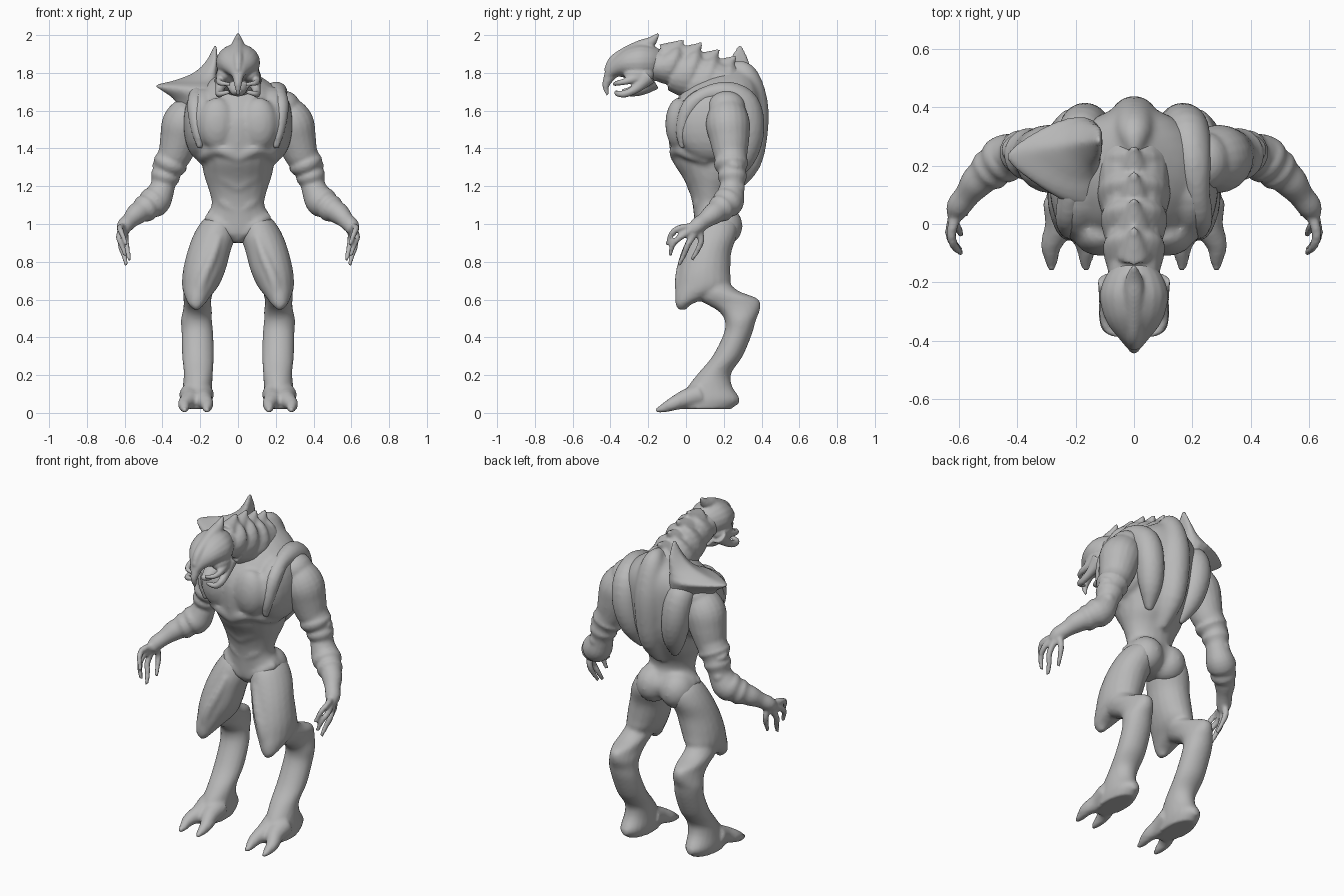
import bpy, bmesh, math
from mathutils import Vector

skin = bpy.data.materials.new("grey_skin")
skin.diffuse_color = (0.48, 0.48, 0.48, 1)
SEG = 20


def spline(rows, n=4):
    """Smoothly interpolate rows of numbers."""
    out = []
    for i in range(len(rows) - 1):
        a, b = rows[max(i - 1, 0)], rows[i]
        c, d = rows[i + 1], rows[min(i + 2, len(rows) - 1)]
        for k in range(n):
            t = k / n
            out.append([0.5 * (2*q + (r-p)*t + (2*p-5*q+4*r-s)*t*t + (3*q-p-3*r+s)*t**3)
                        for p, q, r, s in zip(a, b, c, d)])
    out.append(list(rows[-1]))
    return out


def skin_rings(bm, rings):
    """Closed surface through rings of points."""
    vs = [[bm.verts.new(p) for p in ring] for ring in rings]
    n = len(vs[0])
    for a, b in zip(vs, vs[1:]):
        for i in range(n):
            j = (i + 1) % n
            bm.faces.new((a[i], a[j], b[j], b[i]))
    bm.faces.new(vs[0][::-1])
    bm.faces.new(vs[-1])


def circle():
    return [(math.cos(2*math.pi*i/SEG), math.sin(2*math.pi*i/SEG)) for i in range(SEG)]


def stack(bm, rows, side=1, pinch=0):
    """Horizontal sections: z, centre x, half width, front y, back y; pinch makes a teardrop."""
    rings = []
    for z, cx, rx, yf, yb in spline(rows):
        rx, ry = max(rx, .003), max((yb - yf) / 2, .003)
        ring = []
        for c, s in circle():
            k = 1 - pinch * (c + 1) / 2
            if pinch and c < 0 and abs(s) > .01:
                k *= abs(s) ** -.4
            ring.append((side * (cx + rx*c), (yf + yb)/2 + ry*s*k, z))
        rings.append(ring)
    skin_rings(bm, rings)


def along(bm, rows, lean=0):
    """Sections along y: y, bottom z, top z, half width."""
    rings = []
    for y, zb, zt, rx in spline(rows):
        rz = max((zt - zb) / 2, .003)
        rings.append([(max(rx, .003)*c, y + lean*s, (zb+zt)/2 + rz*s) for c, s in circle()])
    skin_rings(bm, rings)


def tube(bm, rows, side=1, flat=1, ref=(1, 0, 0)):
    """Tapered tube: x, y, z, radius; flat scales the radius along ref."""
    pts = spline(rows)
    ps = [Vector((side*p[0], p[1], p[2])) for p in pts]
    rings = []
    for i, p in enumerate(ps):
        t = (ps[min(i+1, len(ps)-1)] - ps[max(i-1, 0)]).normalized()
        v = t.cross(Vector(ref)).normalized()
        u = v.cross(t)
        r = max(pts[i][3], .003)
        rings.append([p + u*(r*flat*c) + v*(r*s) for c, s in circle()])
    skin_rings(bm, rings)


def ball(bm, c, r, side=1):
    rings = []
    for k in range(1, 12):
        a = math.pi * k / 12
        rings.append([(side*(c[0] + r[0]*math.sin(a)*x), c[1] + r[1]*math.sin(a)*y,
                       c[2] + r[2]*math.cos(a)) for x, y in circle()])
    skin_rings(bm, rings)


def finish(bm, name, voxel=.013, smooth=2):
    """Fuse the overlapping masses of a part into one soft skin."""
    bmesh.ops.recalc_face_normals(bm, faces=bm.faces)
    me = bpy.data.meshes.new(name)
    bm.to_mesh(me)
    bm.free()
    me.materials.append(skin)
    for p in me.polygons:
        p.use_smooth = True
    ob = bpy.data.objects.new(name, me)
    bpy.context.collection.objects.link(ob)
    m = ob.modifiers.new("fuse", 'REMESH')
    m.mode, m.voxel_size, m.use_smooth_shade = 'VOXEL', voxel, True
    m = ob.modifiers.new("soften", 'SMOOTH')
    m.factor, m.iterations = .5, smooth


Z = (0, 0, 1)

# torso with chest, ribs, abdomen, buttocks and back
bm = bmesh.new()
stack(bm, [(.90, 0, .03, .08, .18), (.95, 0, .12, .05, .26), (1.02, 0, .178, .043, .275),
           (1.1, 0, .14, .035, .23), (1.18, 0, .155, .015, .25), (1.25, 0, .178, -.02, .31),
           (1.33, 0, .195, -.07, .36), (1.42, 0, .215, -.09, .39), (1.55, 0, .25, -.095, .4),
           (1.66, 0, .245, -.05, .4), (1.74, 0, .18, .02, .38), (1.81, 0, .07, .12, .33),
           (1.84, 0, .02, .2, .28)])
tube(bm, [(0, .24, 1.84, .02), (0, .31, 1.8, .06), (0, .35, 1.66, .08),
          (0, .355, 1.5, .08), (0, .33, 1.32, .065), (0, .24, 1.18, .03)])
for s in (1, -1):
    ball(bm, (.11, -.035, 1.53), (.1, .075, .14), s)
    ball(bm, (.19, .14, 1.53), (.1, .2, .2), s)
    ball(bm, (.08, .19, .99), (.1, .11, .11), s)
    tube(bm, [(0, -.05, 1.35, .03), (.06, -.055, 1.385, .035), (.12, -.03, 1.395, .036),
              (.17, .03, 1.37, .036), (.185, .12, 1.34, .03)], s, 1, Z)
    tube(bm, [(0, .03, 1.19, .024), (.06, .03, 1.235, .03), (.12, .06, 1.27, .03),
              (.155, .14, 1.28, .03)], s, 1, Z)
    tube(bm, [(0, .06, 1.05, .018), (.07, .065, 1.11, .025), (.12, .12, 1.15, .025)], s, 1, Z)
    tube(bm, [(.02, .07, .94, .02), (.1, .075, 1.0, .03), (.16, .13, 1.04, .028)], s, 1, Z)
finish(bm, "torso", .013, 5)

# curved shoulder shells wrapping from chest over to the back
for s, n in ((1, "left"), (-1, "right")):
    bm = bmesh.new()
    tube(bm, [(.2, -.02, 1.4, .015), (.215, -.02, 1.5, .035), (.225, .02, 1.62, .045),
              (.215, .11, 1.685, .045), (.2, .22, 1.69, .065), (.18, .31, 1.63, .08),
              (.165, .335, 1.5, .08), (.14, .31, 1.36, .065), (.11, .26, 1.24, .02)], s, 1)
    ball(bm, (.18, .2, 1.55), (.085, .18, .17), s)
    finish(bm, n + "_shoulder_shell", .012, 3)

# flaring spiked plate on one shoulder
bm = bmesh.new()
stack(bm, [(1.58, .2, .09, .0, .39), (1.66, .22, .12, .0, .4), (1.71, .255, .155, .02, .41),
           (1.735, .27, .165, .06, .41), (1.76, .225, .115, .12, .39), (1.8, .175, .063, .17, .37),
           (1.86, .14, .032, .21, .35), (1.945, .12, .007, .27, .3)], -1, .7)
finish(bm, "spiked_shoulder_plate", .01, 2)

# arms and hands
for s, n in ((1, "left"), (-1, "right")):
    bm = bmesh.new()
    tube(bm, [(.2, .2, 1.63, .06), (.245, .215, 1.59, .1), (.285, .222, 1.53, .117),
              (.308, .23, 1.45, .106), (.33, .235, 1.38, .092), (.35, .24, 1.34, .085),
              (.36, .24, 1.315, .092), (.375, .245, 1.28, .073), (.385, .245, 1.25, .078),
              (.395, .245, 1.215, .065), (.405, .24, 1.18, .068), (.43, .23, 1.13, .08),
              (.455, .215, 1.11, .082), (.475, .2, 1.095, .07), (.495, .182, 1.08, .073),
              (.515, .165, 1.068, .06), (.54, .14, 1.05, .056), (.57, .1, 1.02, .044),
              (.6, .06, .99, .042), (.61, .03, .96, .03)], s, 1, (0, 1, 0))
    ball(bm, (.245, .215, 1.62), (.085, .1, .085), s)
    ball(bm, (.415, .27, 1.19), (.038, .042, .04), s)
    tube(bm, [(.38, .22, 1.33, .03), (.43, .25, 1.31, .026), (.41, .29, 1.3, .02)], s, 1, Z)
    # fingers
    for f in ([(.605, .04, .985, .02), (.625, -.03, .98, .017), (.615, -.075, .95, .015), (.59, -.1, .89, .01)],
              [(.615, .03, .97, .02), (.63, -.03, .93, .017), (.615, -.07, .89, .015), (.595, -.085, .83, .01)],
              [(.61, .05, .96, .02), (.62, .01, .89, .017), (.605, -.01, .84, .015), (.59, -.04, .78, .01)],
              [(.6, .07, .97, .02), (.595, .08, .91, .017), (.585, .06, .86, .014), (.575, .03, .81, .01)]):
        tube(bm, f, s, 1, (1, .2, 0))
    finish(bm, n + "_arm", .0095, 2)

# legs: thigh with pointed knee guard, backward shank, two-toed foot
for s, n in ((1, "left"), (-1, "right")):
    bm = bmesh.new()
    stack(bm, [(1.05, .1, .05, .1, .22), (1.01, .105, .09, .05, .27), (.94, .125, .112, .015, .27),
               (.85, .155, .114, -.015, .24), (.75, .18, .112, -.04, .235), (.67, .2, .096, -.052, .23),
               (.62, .213, .07, -.058, .14), (.575, .22, .042, -.055, .03), (.545, .22, .012, -.04, 0)], s)
    tube(bm, [(.1, .03, .93, .02), (.14, -.005, .82, .03), (.19, -.03, .7, .03), (.215, -.035, .58, .015)], s)
    stack(bm, [(.72, .205, .06, .08, .2), (.65, .21, .078, .05, .27), (.61, .215, .075, .05, .37),
               (.58, .215, .072, .1, .395), (.54, .215, .077, .17, .39), (.49, .22, .082, .205, .37),
               (.42, .215, .084, .2, .35), (.3, .212, .084, .14, .3), (.21, .21, .077, .065, .24),
               (.14, .215, .078, .01, .245), (.07, .22, .08, -.03, .285), (.02, .22, .072, -.04, .24)], s)
    for x, x1 in ((.185, .165), (.255, .283)):
        tube(bm, [(x, .08, .1, .058), (x, 0, .075, .05), (x1, -.07, .047, .036),
                  (x1, -.12, .025, .024), (x1, -.16, .01, .011)], s)
    tube(bm, [(.22, .16, .09, .05), (.22, .24, .07, .035), (.22, .28, .055, .015)], s)
    finish(bm, n + "_leg", .012)

# neck with overlapping pointed plates
bm = bmesh.new()
along(bm, [(.34, 1.6, 1.8, .06), (.25, 1.58, 1.84, .12), (.15, 1.59, 1.875, .125),
           (.06, 1.63, 1.9, .11), (-.03, 1.7, 1.915, .1), (-.12, 1.755, 1.92, .09),
           (-.2, 1.75, 1.935, .09)])
for b, zb, zt, w in ((-.04, 1.74, 1.945, .106), (.06, 1.67, 1.93, .114),
                     (.15, 1.61, 1.895, .125), (.24, 1.57, 1.86, .12)):
    along(bm, [(b-.13, zb+.04, zt-.05, w-.02), (b-.07, zb+.01, zt-.012, w-.003),
               (b-.03, zb, zt, w), (b-.005, zb+.02, zt-.02, w-.015)], .03)
    tube(bm, [(0, b-.07, zt-.045, .06), (0, b-.01, zt-.005, .032), (0, b+.025, zt+.03, .007)])
finish(bm, "neck", .01, 2)

# helmet-like head with keel, rear crest and hooked beak, plus jaws
bm = bmesh.new()
along(bm, [(-.13, 1.79, 1.92, .06), (-.18, 1.765, 1.945, .098), (-.24, 1.755, 1.955, .117),
           (-.3, 1.765, 1.94, .108), (-.35, 1.78, 1.91, .085), (-.4, 1.77, 1.865, .045),
           (-.425, 1.75, 1.82, .024), (-.435, 1.74, 1.78, .012)])
tube(bm, [(0, -.42, 1.81, .016), (0, -.39, 1.86, .025), (0, -.34, 1.895, .03), (0, -.25, 1.935, .035),
          (0, -.19, 1.96, .03), (0, -.145, 2.008, .007)])
tube(bm, [(0, -.37, 1.83, .045), (0, -.405, 1.78, .03), (0, -.425, 1.73, .018), (0, -.415, 1.68, .007)])
tube(bm, [(0, -.17, 1.76, .05), (0, -.24, 1.72, .04), (0, -.3, 1.7, .025), (0, -.34, 1.705, .012)], 1, 1.3)
for s in (1, -1):
    ball(bm, (.07, -.25, 1.79), (.045, .08, .045), s)
    tube(bm, [(.08, -.2, 1.78, .045), (.095, -.26, 1.72, .025), (.1, -.32, 1.69, .02),
              (.09, -.36, 1.69, .016), (.045, -.37, 1.7, .01)], s, 1, (.3, 0, 1))
    tube(bm, [(.085, -.24, 1.78, .03), (.1, -.32, 1.755, .018), (.085, -.365, 1.745, .014),
              (.04, -.38, 1.74, .009)], s, 1, (.3, 0, 1))
finish(bm, "head", .0075, 2)
